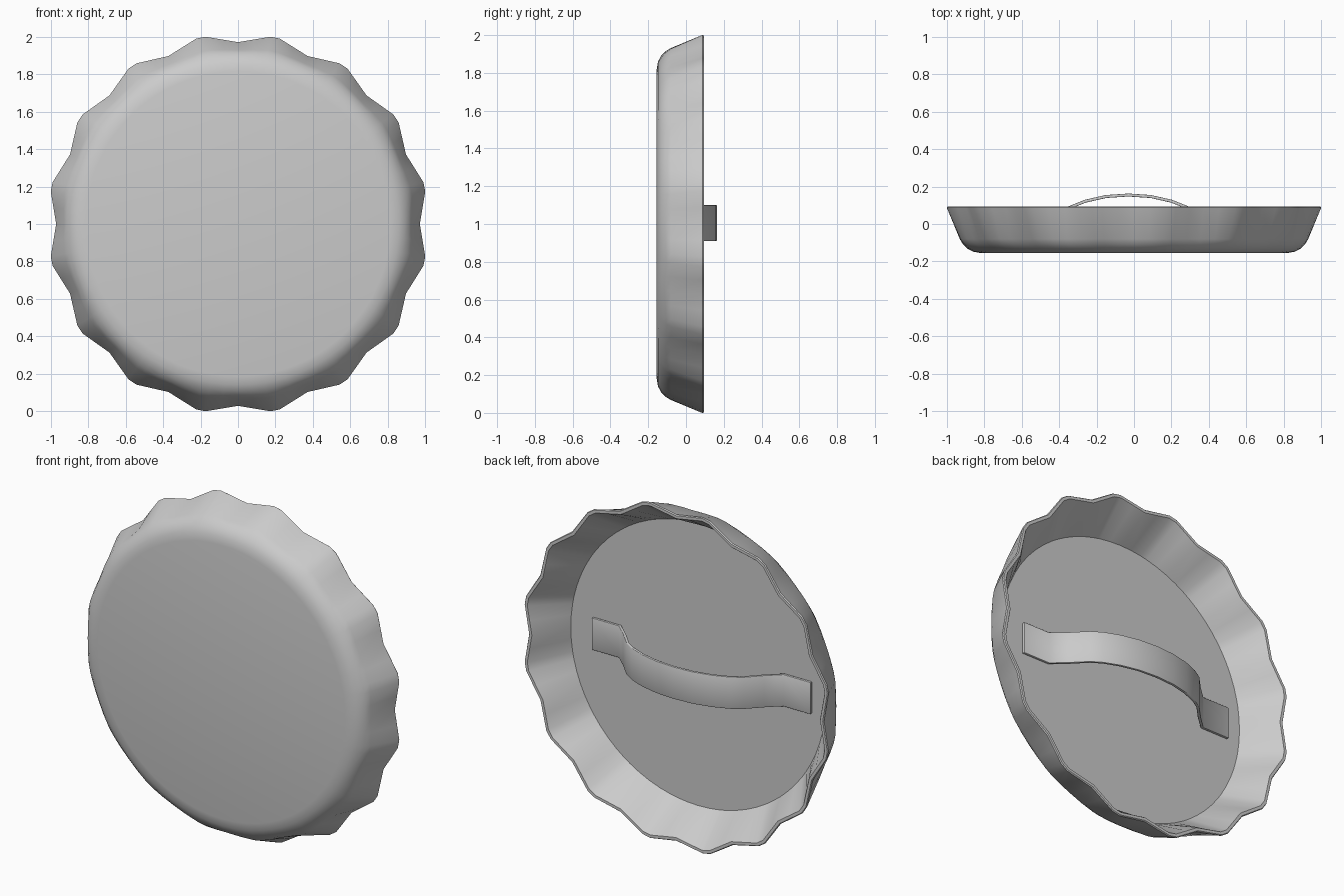
import bpy, bmesh, math

if "Cube" in bpy.data.objects:
    bpy.data.objects.remove(bpy.data.objects["Cube"])

LOBES = 16
# angle inside one lobe (degrees) and how far out towards the tip it lies
LOBE = [(0, 0), (5, 0.42), (9.8, 1), (12.7, 1), (17.5, 0.42)]


def finish(name, bm, angle):
    bmesh.ops.recalc_face_normals(bm, faces=bm.faces)
    me = bpy.data.meshes.new(name)
    bm.to_mesh(me)
    bm.free()
    ob = bpy.data.objects.new(name, me)
    bpy.context.collection.objects.link(ob)
    bpy.ops.object.select_all(action='DESELECT')
    ob.select_set(True)
    bpy.context.view_layer.objects.active = ob
    bpy.ops.object.shade_smooth_by_angle(angle=math.radians(angle))
    return ob


# Fluted shell: rings of (valley radius, tip radius, y), inner floor to front face
RINGS = [
    (0.84, 0.84, -0.115),
    (0.945, 0.99, 0.088), (0.95, 0.995, 0.094),
    (0.967, 1.012, 0.094), (0.972, 1.016, 0.088),
    (0.93, 0.942, -0.08), (0.915, 0.92, -0.108),
    (0.892, 0.893, -0.131), (0.86, 0.86, -0.148), (0.815, 0.815, -0.156),
]
bm = bmesh.new()
rings = []
for valley, tip, y in RINGS:
    ring = []
    for k in range(LOBES):
        for deg, w in LOBE:
            a = math.radians(k * 360 / LOBES + deg)
            r = valley + (tip - valley) * w
            ring.append(bm.verts.new((r * math.sin(a), y, 1 + r * math.cos(a))))
    rings.append(ring)
n = len(rings[0])
for a, b in zip(rings, rings[1:]):
    for i in range(n):
        j = (i + 1) % n
        bm.faces.new((a[i], a[j], b[j], b[i]))
bm.faces.new(rings[0])
bm.faces.new(rings[-1])
finish("fluted_cap", bm, 35)

# Curved strap: half profile (distance from middle, y), mirrored
HALF = [(0.72, -0.107), (0.54, -0.107), (0.46, -0.035), (0.38, 0.048), (0.32, 0.086),
        (0.23, 0.122), (0.12, 0.147)]
path = [(-x, y) for x, y in HALF] + [(0, 0.155)] + HALF[::-1]
bm = bmesh.new()
rows = [[bm.verts.new((x - 0.03, y, z)) for z in (0.91, 1.10)] for x, y in path]
for a, b in zip(rows, rows[1:]):
    bm.faces.new((a[0], a[1], b[1], b[0]))
strap = finish("back_strap", bm, 35)
solid = strap.modifiers.new("thickness", 'SOLIDIFY')
solid.thickness = 0.016
solid.offset = 0
bevel = strap.modifiers.new("soft_edges", 'BEVEL')
bevel.width = 0.003
bevel.segments = 2
bevel.limit_method = 'ANGLE'
bevel.angle_limit = math.radians(60)
